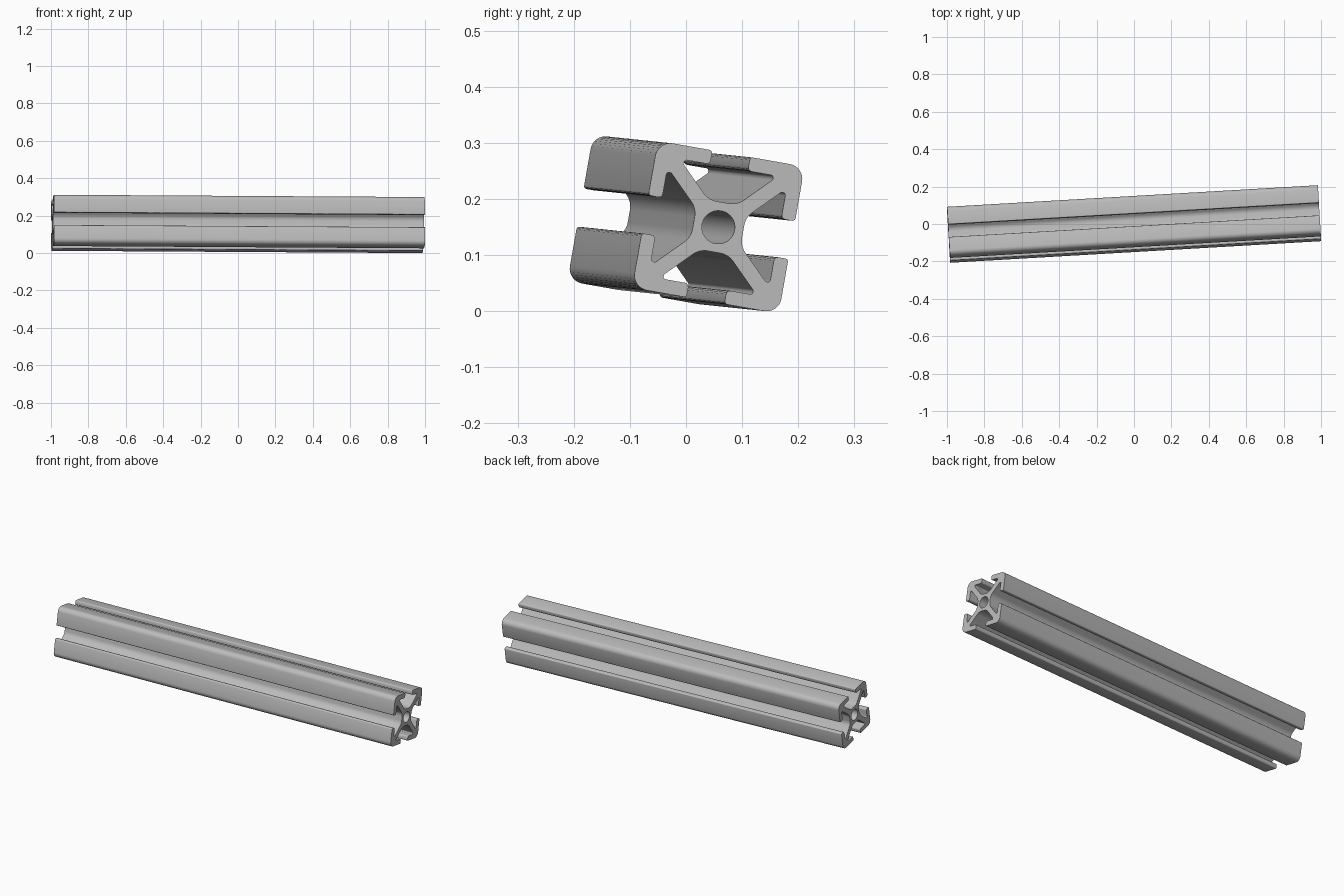
import bpy, bmesh, math
from mathutils import Matrix, Vector

cube = bpy.data.objects.get("Cube")
if cube:
    bpy.data.objects.remove(cube)

HALF_LENGTH = 0.993
HOLE_RADIUS = 0.0295
UNIT = 0.133 / 74          # half the section width spans 74 drawing units

# Half of one quarter of the section: (u, v, corner radius)
half = [(14.4, 25, 20), (45, 55.6, 2.5), (45, 60, 2.5),
        (19, 60, 4), (19, 74, 3)]
quarter = half + [(74, 74, 15)] + [(v, u, r) for u, v, r in reversed(half)]


def turned(points, steps):
    """Rotate points clockwise by quarter turns."""
    for _ in range(steps):
        points = [(v, -u, r) for u, v, r in points]
    return points


def fillet(prev, here, nxt, radius):
    """Arc points that round one corner of the outline."""
    a, b = (prev - here).normalized(), (nxt - here).normalized()
    half_angle = a.angle(b) / 2
    centre = here + (a + b).normalized() * (radius / math.sin(half_angle))
    reach = radius / math.tan(half_angle)
    start, end = here + a * reach - centre, here + b * reach - centre
    sweep = start.angle(end)
    steps = max(3, round(radius / 2))
    return [centre + (start * math.sin(sweep * (1 - i / steps))
                      + end * math.sin(sweep * i / steps)) / math.sin(sweep)
            for i in range(steps + 1)]


# Rounded slotted outline
corners = [p for k in range(4) for p in turned(quarter, k)]
spots = [Vector((u, v)) for u, v, r in corners]
outline = []
for i, (u, v, r) in enumerate(corners):
    outline += fillet(spots[i - 1], spots[i], spots[(i + 1) % len(spots)], r)
outline = [p * UNIT for p in outline]

# Central bore
bore = [Vector((math.cos(t), math.sin(t))) * HOLE_RADIUS
        for t in (math.tau * i / 40 for i in range(40))]

# Fill the section and extrude it along x
bm = bmesh.new()
edges = []
for loop in (outline, bore):
    verts = [bm.verts.new((-HALF_LENGTH, p.x, p.y)) for p in loop]
    edges += [bm.edges.new((verts[i - 1], verts[i])) for i in range(len(verts))]
bmesh.ops.triangle_fill(bm, edges=edges, use_beauty=True, normal=(1, 0, 0))
extruded = bmesh.ops.extrude_face_region(bm, geom=bm.faces[:], use_keep_orig=True)
far_end = [g for g in extruded["geom"] if isinstance(g, bmesh.types.BMVert)]
bmesh.ops.translate(bm, verts=far_end, vec=(2 * HALF_LENGTH, 0, 0))
bmesh.ops.recalc_face_normals(bm, faces=bm.faces[:])

# Lay the bar at its slight tilt and roll
tilt = (Matrix.Rotation(math.radians(3.33), 4, 'Z')
        @ Matrix.Rotation(math.radians(0.35), 4, 'Y')
        @ Matrix.Rotation(math.radians(-10), 4, 'X'))
bm.transform(tilt)
lowest = min(v.co.z for v in bm.verts)
bmesh.ops.translate(bm, verts=bm.verts[:], vec=(0, 0, -lowest))

mesh = bpy.data.meshes.new("slotted_bar")
bm.to_mesh(mesh)
bm.free()
bar = bpy.data.objects.new("slotted_bar", mesh)
bpy.context.collection.objects.link(bar)

# Plain aluminium grey
grey = bpy.data.materials.new("aluminium_grey")
grey.use_nodes = True
colour = (0.5, 0.5, 0.5, 1)
grey.diffuse_color = colour
grey.node_tree.nodes["Principled BSDF"].inputs["Base Color"].default_value = colour
mesh.materials.append(grey)

bpy.ops.object.select_all(action='DESELECT')
bar.select_set(True)
bpy.context.view_layer.objects.active = bar
bpy.ops.object.shade_smooth_by_angle(angle=math.radians(35))
